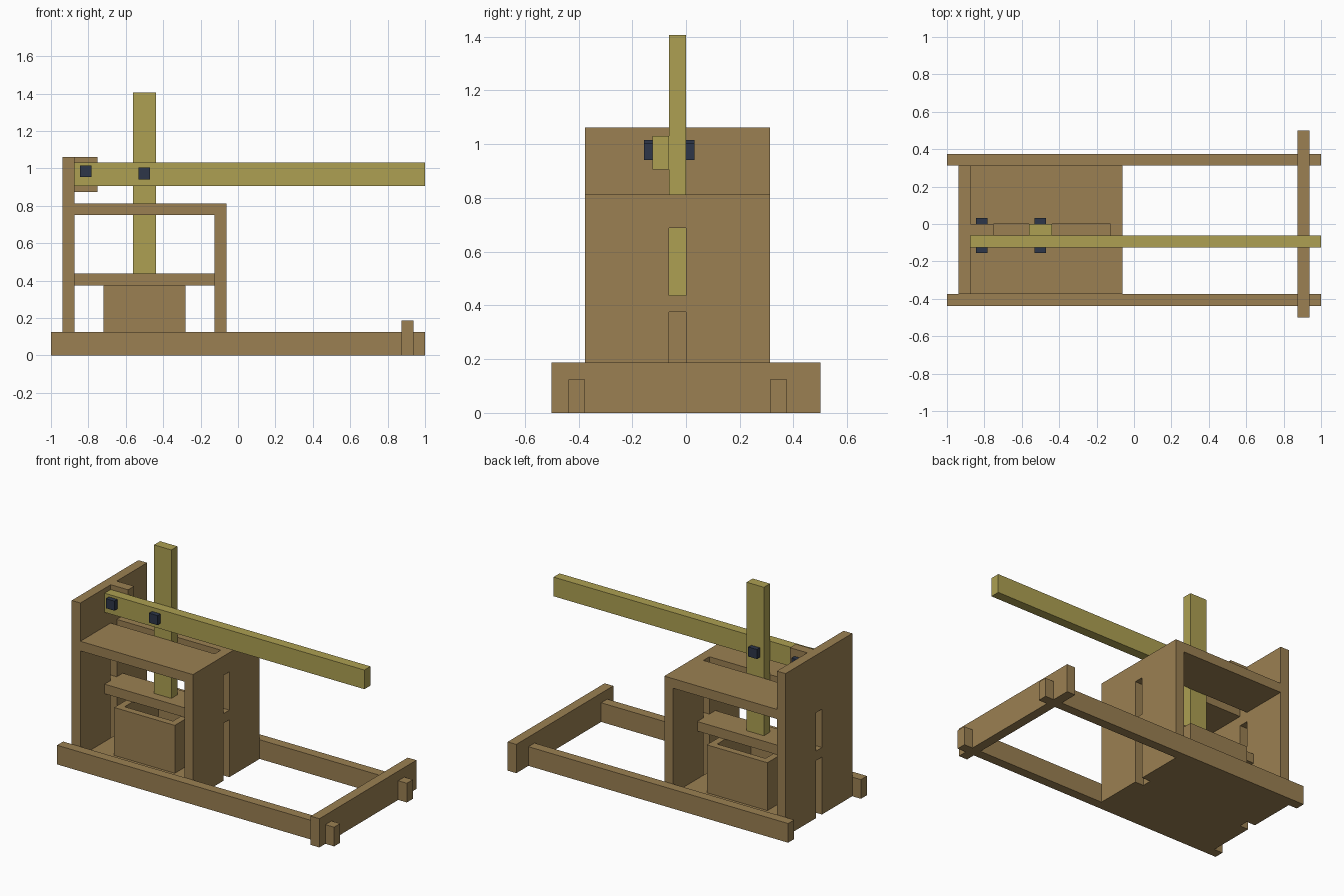
import bpy, bmesh
from mathutils import Vector

cube = bpy.data.objects.get("Cube")
if cube:
    bpy.data.objects.remove(cube, do_unlink=True)


def srgb(r, g, b):
    f = lambda c: c / 12.92 if c <= 0.04045 else ((c + 0.055) / 1.055) ** 2.4
    return (f(r / 255), f(g / 255), f(b / 255), 1.0)


def material(name, colour):
    m = bpy.data.materials.new(name)
    m.use_nodes = True
    m.diffuse_color = colour
    m.node_tree.nodes["Principled BSDF"].inputs["Base Color"].default_value = colour
    return m


BROWN = material("brown wood", srgb(155, 128, 82))
OLIVE = material("olive wood", srgb(173, 160, 82))
NAVY = material("dark navy", srgb(45, 54, 72))


def finish(name, bm, mat):
    bmesh.ops.recalc_face_normals(bm, faces=bm.faces)
    me = bpy.data.meshes.new(name)
    bm.to_mesh(me)
    bm.free()
    me.materials.append(mat)
    ob = bpy.data.objects.new(name, me)
    bpy.context.collection.objects.link(ob)
    return ob


def prism(name, pts, axis, lo, hi, mat):
    """Extrude a 2D outline along x (outline in y, z) or z (outline in x, y)."""
    bm = bmesh.new()
    place = (lambda a, b: (lo, a, b)) if axis == "x" else (lambda a, b: (a, b, lo))
    face = bm.faces.new([bm.verts.new(place(a, b)) for a, b in pts])
    new = bmesh.ops.extrude_face_region(bm, geom=[face])["geom"]
    step = Vector((hi - lo, 0, 0)) if axis == "x" else Vector((0, 0, hi - lo))
    bmesh.ops.translate(bm, vec=step, verts=[v for v in new if isinstance(v, bmesh.types.BMVert)])
    return finish(name, bm, mat)


def box(name, x, y, z, mat):
    return prism(name, [(x[0], y[0]), (x[1], y[0]), (x[1], y[1]), (x[0], y[1])], "z", *z, mat)


T = 0.0625                # board thickness
Y0, Y1 = -0.375, 0.3125   # depth of the press frame
S0, S1 = -T, 0.0          # guide slot

# Base rails and the cross bar at the far end
box("front_rail", (-1, 1), (Y0 - T, Y0), (0, 0.125), BROWN)
box("back_rail", (-1, 1), (Y1, Y1 + T), (0, 0.125), BROWN)
box("cross_bar", (0.875, 0.9375), (-0.5, 0.5), (0, 0.1875), BROWN)

# Floor board and slotted end walls
box("floor_board", (-0.875, -0.125), (Y0, Y1), (0, T), BROWN)


def wall(name, x, top):
    outline = [(Y0, 0), (S0, 0), (S0, 0.6875), (S1, 0.6875), (S1, 0), (Y1, 0), (Y1, top), (Y0, top)]
    prism(name, outline, "x", x, x + T, BROWN)


wall("tall_wall", -0.9375, 1.0625)
wall("short_wall", -0.125, 0.75)

# Top board, slotted for the plunger
prism("top_board", [(-0.875, Y0), (-T, Y0), (-T, Y1), (-0.875, Y1),
                    (-0.875, S1), (-0.125, S1), (-0.125, S0), (-0.875, S0)],
      "z", 0.75, 0.8125, BROWN)

# Open pressing box
bm = bmesh.new()
bmesh.ops.create_cube(bm, size=1)
bmesh.ops.scale(bm, vec=(0.4375, 0.4375, 0.3125), verts=bm.verts)
bmesh.ops.translate(bm, vec=(-0.5, -0.03125, 0.21875), verts=bm.verts)
bm.faces.ensure_lookup_table()
top = max(bm.faces, key=lambda f: f.calc_center_median().z)
bmesh.ops.inset_region(bm, faces=[top], thickness=T)
bmesh.ops.translate(bm, vec=(0, 0, -0.001), verts=top.verts)
new = bmesh.ops.extrude_face_region(bm, geom=[top])["geom"]
bmesh.ops.translate(bm, vec=(0, 0, -0.249), verts=[v for v in new if isinstance(v, bmesh.types.BMVert)])
if top.is_valid:
    bmesh.ops.delete(bm, geom=[top], context="FACES_ONLY")
for v in bm.verts:
    if v.co.z > 0.37:
        v.co.z = 0.375
finish("pressing_box", bm, BROWN)

# Press plate with tongues that ride in the wall slots
P0, P1 = -0.125, 0.0625
prism("press_plate", [(-0.875, P0), (-0.125, P0), (-0.125, S0), (-T, S0), (-T, S1), (-0.125, S1),
                      (-0.125, P1), (-0.875, P1), (-0.875, S1), (-0.9375, S1), (-0.9375, S0), (-0.875, S0)],
      "z", 0.375, 0.4375, BROWN)

# Plunger, lever and its pivot bracket
box("plunger_post", (-0.5625, -0.4375), (S0, S1), (0.4375, 1.406), OLIVE)
box("lever", (-0.875, 1), (-0.125, -T), (0.906, 1.031), OLIVE)
box("pivot_bracket", (-0.875, -0.75), (S0, S1), (0.875, 1.0625), BROWN)

# Square pins
for name, x, z in (("pivot_pin", -0.814, 0.984), ("plunger_pin", -0.502, 0.973)):
    box(name, (x - 0.031, x + 0.031), (-0.156, 0.031), (z - 0.031, z + 0.031), NAVY)
